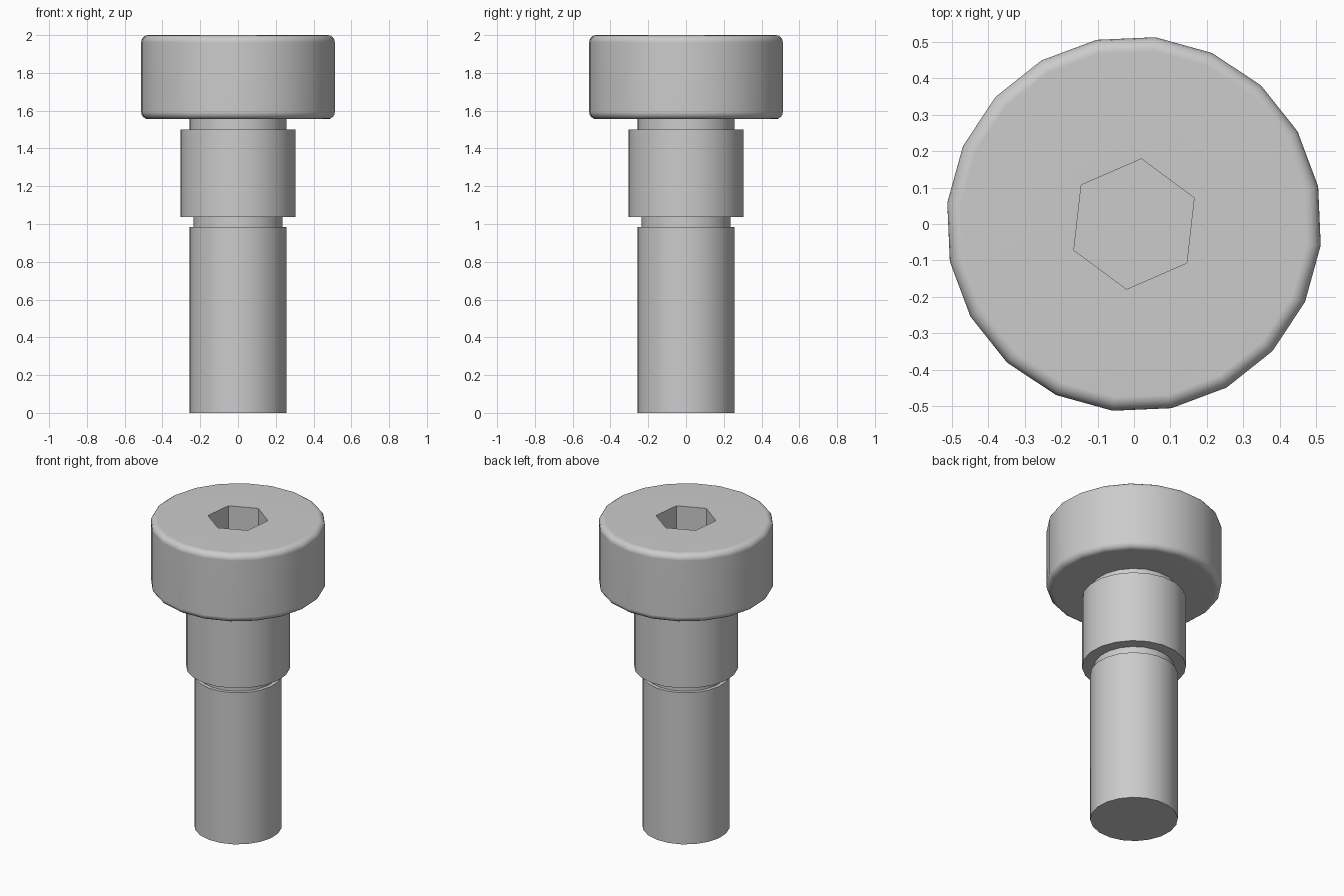
import bpy, bmesh
from math import sin, cos, pi, radians

default_cube = bpy.data.objects.get("Cube")
if default_cube:
    bpy.data.objects.remove(default_cube, do_unlink=True)

SIDES = 20
PHASE = radians(11.5)
HEX_PHASE = radians(23.5)

# Plain grey metal
steel = bpy.data.materials.new("grey steel")
steel.use_nodes = True
STEEL_COLOUR = (0.6, 0.6, 0.6, 1)
steel.diffuse_color = STEEL_COLOUR
steel.node_tree.nodes["Principled BSDF"].inputs["Base Color"].default_value = STEEL_COLOUR


def ring(bm, radius, z, sides=SIDES, phase=PHASE):
    return [bm.verts.new((radius * cos(phase + 2 * pi * i / sides),
                          radius * sin(phase + 2 * pi * i / sides), z))
            for i in range(sides)]


def bridge(bm, low, high):
    n = len(low)
    for i in range(n):
        j = (i + 1) % n
        bm.faces.new((low[i], low[j], high[j], high[i]))


def lathe(bm, profile):
    """Revolve (radius, z) points, listed from the bottom up the outside."""
    rings = [ring(bm, r, z) for r, z in profile]
    for low, high in zip(rings, rings[1:]):
        bridge(bm, low, high)
    return rings


def finish(bm, name):
    mesh = bpy.data.meshes.new(name)
    bm.to_mesh(mesh)
    bm.free()
    mesh.materials.append(steel)
    obj = bpy.data.objects.new(name, mesh)
    bpy.context.collection.objects.link(obj)
    bpy.ops.object.select_all(action='DESELECT')
    obj.select_set(True)
    bpy.context.view_layer.objects.active = obj
    bpy.ops.object.shade_smooth_by_angle(angle=radians(35))
    weighted = obj.modifiers.new("Weighted normals", 'WEIGHTED_NORMAL')
    weighted.keep_sharp = True
    return obj


SHAFT, LOW_NECK, SHOULDER, TOP_NECK, HEAD = 0.258, 0.236, 0.307, 0.258, 0.516
SHAFT_TOP, SHOULDER_BASE, SHOULDER_TOP, HEAD_BASE, HEAD_TOP = 0.985, 1.037, 1.5, 1.555, 2.0
FILLET, STEPS = 0.038, 4

# Shaft with a flat closed end
bm = bmesh.new()
rings = lathe(bm, [(SHAFT, 0), (SHAFT, SHAFT_TOP), (LOW_NECK, SHAFT_TOP)])
bm.faces.new(rings[0][::-1])
finish(bm, "threaded_shaft")

# Relief groove, shoulder and upper groove
for name, profile in (
    ("lower_neck", [(LOW_NECK, SHAFT_TOP), (LOW_NECK, SHOULDER_BASE)]),
    ("shoulder", [(LOW_NECK, SHOULDER_BASE), (SHOULDER, SHOULDER_BASE),
                  (SHOULDER, SHOULDER_TOP), (TOP_NECK, SHOULDER_TOP)]),
    ("upper_neck", [(TOP_NECK, SHOULDER_TOP), (TOP_NECK, HEAD_BASE)]),
):
    bm = bmesh.new()
    lathe(bm, profile)
    finish(bm, name)

# Head with rounded rims
arc = [k * pi / 2 / STEPS for k in range(STEPS + 1)]
inner = HEAD - FILLET
profile = [(TOP_NECK, HEAD_BASE)]
profile += [(inner + FILLET * sin(a), HEAD_BASE + FILLET * (1 - cos(a))) for a in arc]
profile += [(inner + FILLET * cos(a), HEAD_TOP - FILLET * (1 - sin(a))) for a in arc]
bm = bmesh.new()
rim = lathe(bm, profile)[-1]

# Hexagonal socket sunk into the head
mouth = ring(bm, 0.18, HEAD_TOP, 6, HEX_PHASE)
floor = ring(bm, 0.18, HEAD_TOP - 0.24, 6, HEX_PHASE)
bridge(bm, mouth, floor)
bm.faces.new(floor)

# Flat top between the rim and the socket mouth
edges = [bm.edges.get((loop[i - 1], loop[i])) for loop in (rim, mouth) for i in range(len(loop))]
filled = bmesh.ops.triangle_fill(bm, edges=edges, use_beauty=True, normal=(0, 0, 1))
for face in filled["geom"]:
    if isinstance(face, bmesh.types.BMFace):
        face.normal_update()
        if face.normal.z < 0:
            face.normal_flip()
finish(bm, "socket_head")
